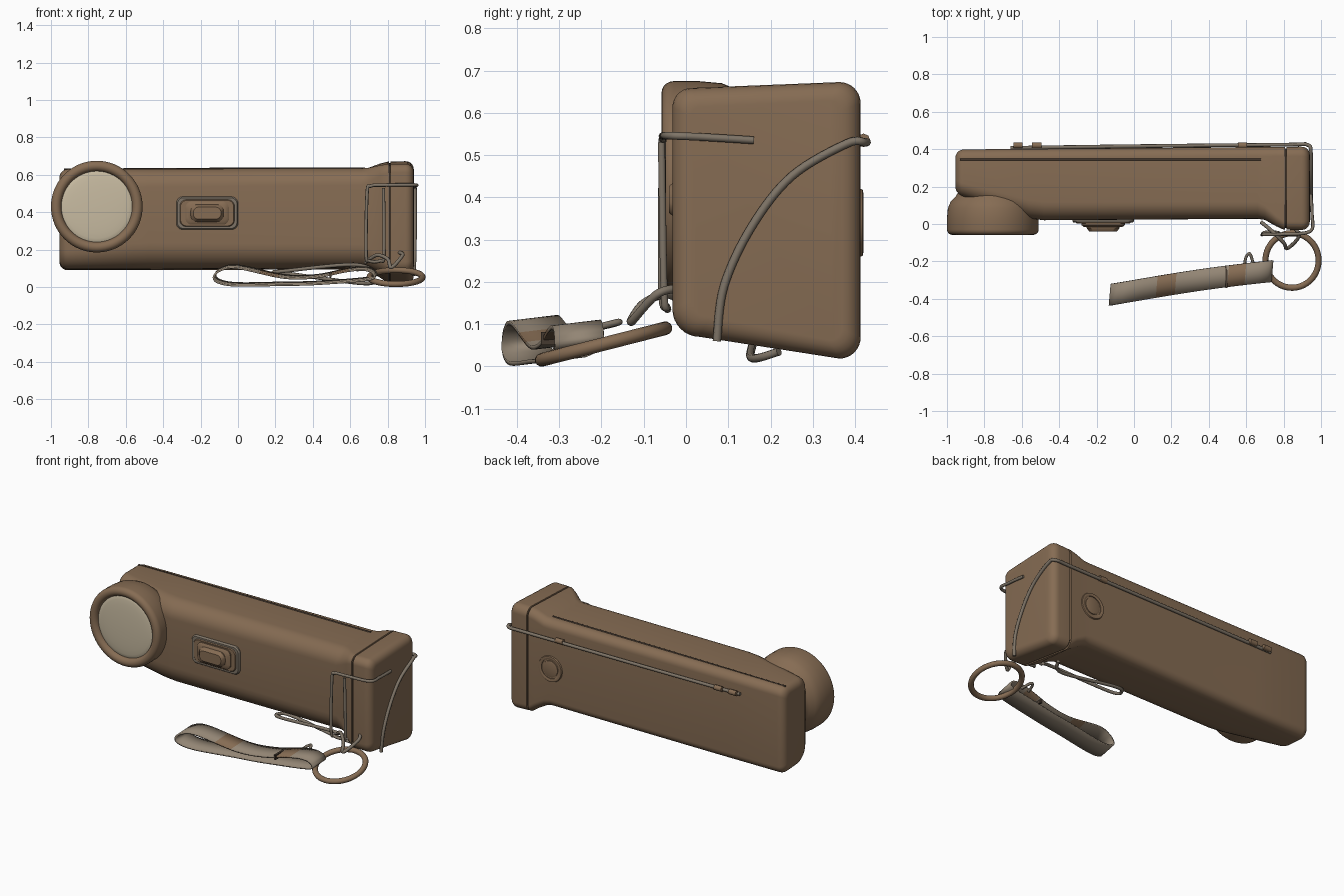
import bpy, bmesh, math
from mathutils import Vector, Matrix

if "Cube" in bpy.data.objects:
    bpy.data.objects.remove(bpy.data.objects["Cube"])


def mat(name, rgb):
    m = bpy.data.materials.new(name)
    m.diffuse_color = (*rgb, 1)
    m.use_nodes = True
    m.node_tree.nodes["Principled BSDF"].inputs["Base Color"].default_value = m.diffuse_color
    return m


BROWN = mat("brown_plastic", (0.238, 0.150, 0.087))
LENS = mat("pale_lens", (0.58, 0.50, 0.36))
GREY = mat("grey_webbing", (0.29, 0.235, 0.175))
CORD = mat("grey_cord", (0.21, 0.175, 0.135))
DARK = mat("dark_seam", (0.06, 0.042, 0.03))


def shade(ob, angle):
    bpy.ops.object.select_all(action='DESELECT')
    ob.select_set(True)
    bpy.context.view_layer.objects.active = ob
    if ob.type == 'CURVE':
        bpy.ops.object.convert(target='MESH')
    bpy.ops.object.shade_smooth_by_angle(angle=math.radians(angle))


def finish(name, bm, mats, angle=40):
    bmesh.ops.recalc_face_normals(bm, faces=bm.faces)
    me = bpy.data.meshes.new(name)
    bm.to_mesh(me)
    bm.free()
    ob = bpy.data.objects.new(name, me)
    bpy.context.collection.objects.link(ob)
    for m in mats:
        me.materials.append(m)
    shade(ob, angle)
    return ob


def skin(bm, rings, closed=True, caps=True):
    vs = [[bm.verts.new(p) for p in r] for r in rings]
    n = len(vs[0])
    for a, b in zip(vs, vs[1:]):
        for i in range(n if closed else n - 1):
            j = (i + 1) % n
            bm.faces.new((a[i], a[j], b[j], b[i]))
    if caps:
        bm.faces.new(vs[0])
        bm.faces.new(vs[-1])


def section(corners, radii, inset=0.0, n=8):
    """Rounded four-cornered outline; corners run low-left, low-right, up-right, up-left."""
    out = []
    for k, ((u, v), r) in enumerate(zip(corners, radii)):
        su, sv = ((1, 1), (-1, 1), (-1, -1), (1, -1))[k]
        r2 = max(r - inset / 2, 0.005)
        cu, cv = u + su * (inset + r2), v + sv * (inset + r2)
        for i in range(n + 1):
            a = math.pi + (k + i / n) * math.pi / 2
            out.append((cu + r2 * math.cos(a), cv + r2 * math.sin(a)))
    return out


def smooth_path(pts, steps=8, closed=False):
    P = [Vector(p) for p in pts]
    n, out = len(P), []
    for i in range(n if closed else n - 1):
        a, b, c, d = [P[k % n] if closed else P[min(max(k, 0), n - 1)] for k in range(i - 1, i + 3)]
        for s in range(steps):
            t = s / steps
            out.append(0.5 * (2 * b + (c - a) * t + (2 * a - 5 * b + 4 * c - d) * t * t
                              + (3 * b - a - 3 * c + d) * t ** 3))
    return out if closed else out + [P[-1]]


def cord(name, pts, r=0.01, material=CORD):
    cu = bpy.data.curves.new(name, 'CURVE')
    cu.dimensions = '3D'
    cu.bevel_depth, cu.bevel_resolution, cu.use_fill_caps = r, 2, True
    path = smooth_path(pts)
    sp = cu.splines.new('POLY')
    sp.points.add(len(path) - 1)
    for q, p in zip(sp.points, path):
        q.co = (*p, 1)
    cu.materials.append(material)
    ob = bpy.data.objects.new(name, cu)
    bpy.context.collection.objects.link(ob)
    shade(ob, 50)


def lathe_y(name, profile, centre, material, n=64):
    bm = bmesh.new()
    skin(bm, [[(centre[0] + r * math.cos(2 * math.pi * i / n), y,
                centre[1] + r * math.sin(2 * math.pi * i / n)) for i in range(n)] for r, y in profile])
    return finish(name, bm, [material])


def pad(name, w, h, y0, y1, slope, material):
    """Rounded pad on the front face with sloping sides."""
    bm = bmesh.new()
    rings = []
    for ins, y in ((0, 0.04), (0, y0), (slope, y1)):
        s = section([(-w, -h), (w, -h), (w, h), (-w, h)], [0.035] * 4, ins)
        rings.append([(-0.165 + a, y, 0.395 + b) for a, b in s])
    skin(bm, rings)
    return finish(name, bm, [material])


# --- body and flared end cap, lofted along x ---
# x, front y, front bottom z, back bottom z, top z, front radius
KEYS = [(-0.955, 0.155, 0.095, 0.09, 0.63, 0.10), (-0.9, 0.145, 0.095, 0.09, 0.63, 0.10),
        (-0.56, 0.03, 0.095, 0.09, 0.632, 0.14), (-0.48, 0.02, 0.095, 0.09, 0.632, 0.14),
        (0.66, 0.028, 0.10, 0.095, 0.635, 0.13), (0.70, 0.022, 0.098, 0.085, 0.638, 0.11),
        (0.76, -0.012, 0.08, 0.05, 0.66, 0.08), (0.80, -0.03, 0.07, 0.022, 0.67, 0.065),
        (0.94, -0.033, 0.07, 0.017, 0.674, 0.065)]


def body_ring(x, inset=0.0):
    i = max(k for k in range(len(KEYS) - 1) if KEYS[k][0] <= x)
    a, b = KEYS[i], KEYS[i + 1]
    t = (x - a[0]) / (b[0] - a[0])
    _, yf, zf, zb, zt, r = [p + (q - p) * t for p, q in zip(a, b)]
    yb = 0.406 + 0.008 * x
    drop = max(0, zt - 0.638) * 0.4
    s = section([(yf, zf), (yb, zb), (yb, zt), (yf, zt - drop)], [r, 0.05, 0.05, r * 0.7], inset)
    return [(x, y, z) for y, z in s]


def rounded_end(x, d, r=0.045):
    """Quarter-round edge at a body end; d is the outward direction."""
    return [(x - d * r * (1 - math.cos(a)), r * (1 - math.sin(a)))
            for a in [i * math.pi / 10 for i in range(6)]]


rows = rounded_end(-0.955, -1) + [(k[0], 0) for k in KEYS[2:-1]]
rows += [(0.806, 0), (0.808, 0.008), (0.814, 0.008), (0.816, 0)] + rounded_end(0.94, 1)[::-1]
bm = bmesh.new()
skin(bm, [body_ring(x, i) for x, i in rows])
for f in bm.faces:
    if 0.8075 < f.calc_center_median().x < 0.8145:
        f.material_index = 1
finish("body", bm, [BROWN, DARK], 50)

# --- lamp head and lens ---
HEAD = (-0.755, 0.43)
rim = [(0.217 + 0.028 * math.cos(a), -0.029 - 0.029 * math.sin(a))
       for a in [math.pi * (1 - i / 10) for i in range(11)]]
lathe_y("lamp_head", rim + [(0.245, 0.03), (0.24, 0.085), (0.225, 0.12), (0.2, 0.145), (0.185, 0.17),
                            (0.185, 0.3)], HEAD, BROWN)
lathe_y("lens", [(0.193 * math.cos(i * 0.25), -0.03 - 0.014 * math.sin(i * 0.25)) for i in range(7)], HEAD, LENS)

# --- switch on the front ---
pad("switch_frame", 0.165, 0.088, 0.016, 0.008, 0.006, CORD)
pad("switch_base", 0.146, 0.072, 0.007, 0.002, 0.004, BROWN)
pad("switch_button", 0.116, 0.062, -0.006, -0.016, 0.014, BROWN)
pad("switch_top", 0.088, 0.046, -0.022, -0.04, 0.014, BROWN)

# --- round button on the back ---
BUTTON = (0.65, 0.34)
lathe_y("back_ring", [(0.06, 0.405), (0.06, 0.416), (0.068, 0.42), (0.078, 0.418), (0.084, 0.405)], BUTTON, BROWN)
lathe_y("back_button", [(0.052, 0.405), (0.05, 0.415), (0.04, 0.418)], BUTTON, BROWN)

# --- seam along the top ---
cord("top_seam", [(-0.93, 0.345, 0.627), (-0.1, 0.345, 0.632), (0.68, 0.345, 0.634)], 0.006, DARK)

# --- cords round the body ---
cord("back_cord", [(-0.66, 0.407, 0.53), (0, 0.416, 0.53), (0.8, 0.424, 0.53), (0.925, 0.424, 0.53),
                   (0.946, 0.38, 0.527), (0.946, 0.25, 0.45), (0.946, 0.155, 0.33),
                   (0.945, 0.09, 0.19), (0.94, 0.073, 0.06)])
for i, x in enumerate((-0.62, -0.52, 0.58)):
    cord(f"cord_clip_{i}", [(x - 0.025, 0.42, 0.535), (x + 0.025, 0.42, 0.535)], 0.016, BROWN)
cord("front_cord", [(0.945, 0.16, 0.535), (0.952, 0.05, 0.542), (0.94, -0.04, 0.546), (0.78, -0.055, 0.545),
                    (0.71, -0.055, 0.54), (0.69, -0.056, 0.50), (0.685, -0.057, 0.18), (0.70, -0.045, 0.14),
                    (0.76, -0.045, 0.14), (0.78, -0.052, 0.18), (0.778, -0.058, 0.53)], 0.009)
cord("under_cord", [(0.75, 0.10, 0.07), (0.62, 0.04, 0.12), (0.24, 0.08, 0.085), (0.20, 0.13, 0.08),
                    (0.28, 0.16, 0.07), (0.66, 0.155, 0.02), (0.74, 0.22, 0.035)])

# --- key ring and its tether ---
bpy.ops.mesh.primitive_torus_add(major_radius=0.142, minor_radius=0.016, major_segments=56, minor_segments=12,
                                 location=(0.845, -0.195, 0.053), rotation=(0.25, 0, 0))
ring = bpy.context.object
ring.name = "key_ring"
ring.scale.y = 1.06
ring.data.materials.append(BROWN)
shade(ring, 60)
cord("ring_tether", [(0.68, 0.01, 0.13), (0.74, -0.04, 0.17), (0.80, -0.10, 0.15), (0.82, -0.13, 0.105),
                     (0.88, -0.07, 0.17), (0.86, -0.02, 0.185)])

# --- webbing strap: a closed band, brown patches on its upper side ---
upper = [(-0.09, 0.095), (0.0, 0.108), (0.25, 0.056), (0.42, 0.058), (0.58, 0.09), (0.68, 0.098), (0.73, 0.075)]
lower = [(0.70, 0.045), (0.42, 0.022), (0.25, 0.018), (0.0, 0.014), (-0.1, 0.03), (-0.125, 0.06)]
path = smooth_path([(x, 0, z) for x, z in upper + lower], 8, True)
bm = bmesh.new()
skin(bm, [[(p.x + 0.01 * t, -0.375 + 0.14 * (p.x + 0.13) + 0.008 * math.sin(4 * p.x) + 0.116 * t, p.z + 0.014 * t)
           for t in (-0.5, 0, 0.5)] for p in path + path[:1]], closed=False, caps=False)
bmesh.ops.remove_doubles(bm, verts=bm.verts, dist=1e-5)
for f in bm.faces:
    c = f.calc_center_median()
    f.material_index = int(c.z > 0.046 and (0.12 < c.x < 0.22 or 0.50 < c.x < 0.60))
strap = finish("strap", bm, [GREY, BROWN], 60)
sol = strap.modifiers.new("thickness", 'SOLIDIFY')
sol.thickness, sol.offset = 0.01, 0

# --- strap clasp with a small wire eye ---
bm = bmesh.new()
bmesh.ops.create_cube(bm, size=1, matrix=Matrix.Translation((0.495, -0.283, 0.066))
                      @ Matrix.Diagonal((0.012, 0.12, 0.03, 1)))
finish("strap_clasp", bm, [DARK])
cord("clasp_eye", [(0.59, -0.22, 0.09), (0.60, -0.175, 0.10), (0.62, -0.16, 0.105), (0.64, -0.22, 0.09)], 0.008)
